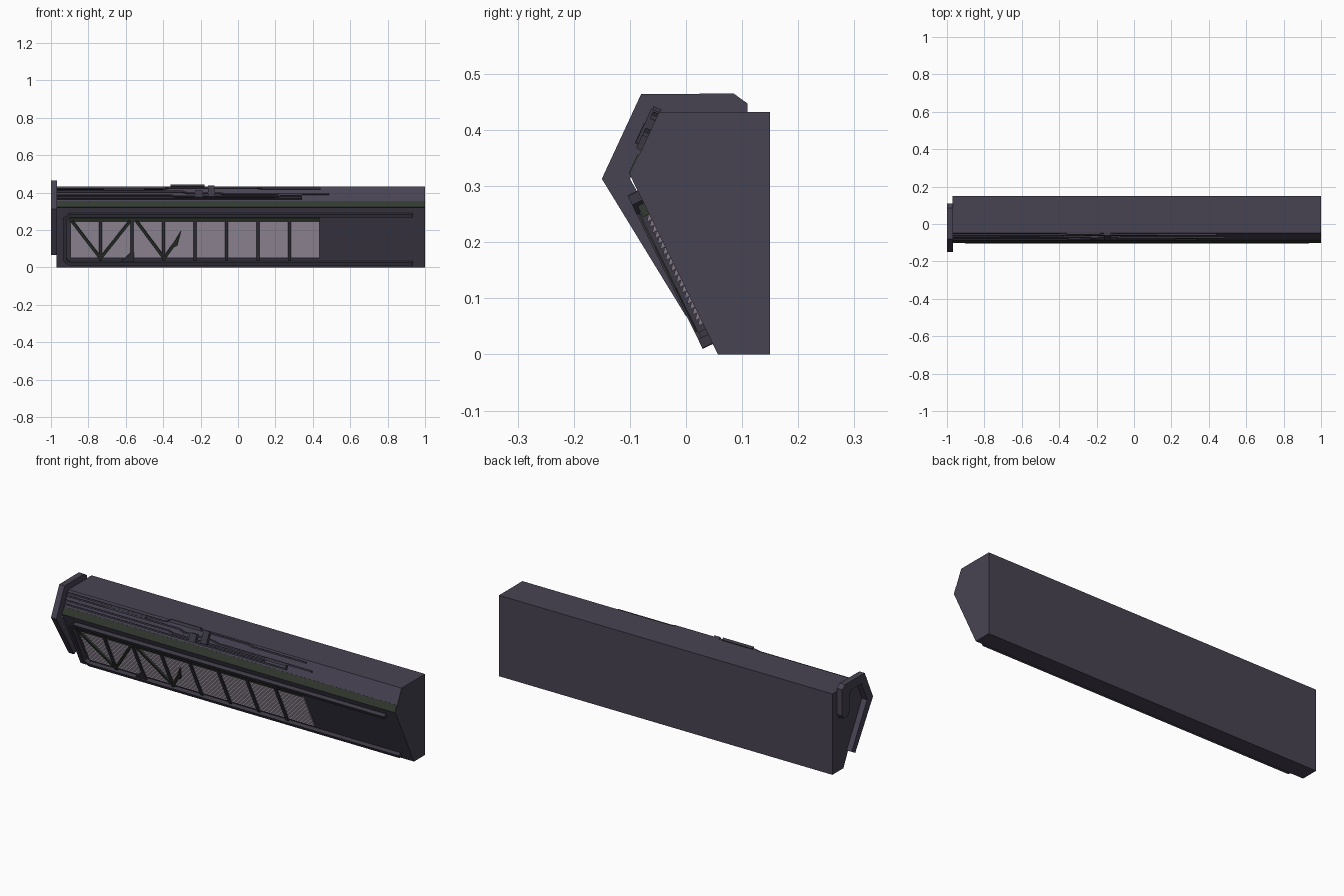
import bpy, bmesh
from mathutils import Vector

cube = bpy.data.objects.get("Cube")
if cube:
    bpy.data.objects.remove(cube, do_unlink=True)


def material(name, rgb):
    m = bpy.data.materials.new(name)
    m.use_nodes = True
    m.diffuse_color = (*rgb, 1)
    m.node_tree.nodes["Principled BSDF"].inputs["Base Color"].default_value = (*rgb, 1)
    return m


PURPLE = material("purple grey", (0.064, 0.056, 0.085))
TRIM = material("dark purple trim", (0.045, 0.04, 0.058))
GREEN = material("dark green", (0.032, 0.043, 0.03))
MAUVE = material("pale mauve", (0.22, 0.19, 0.235))

# Corner points of the hull section, as (y, z)
FOOT, NOSE, BROW = (0.057, 0), (-0.1, 0.32), (-0.048, 0.432)
LOWER, UPPER = (FOOT, NOSE), (NOSE, BROW)


def on_face(face, x, z, h=0.0):
    """Point on a sloping front face at x and z, raised h along its normal."""
    (ya, za), (yb, zb) = face
    slope = Vector((yb - ya, zb - za)).normalized()
    y = ya + (yb - ya) * (z - za) / (zb - za)
    return Vector((x, y - slope.y * h, z + slope.x * h))


def make(name, solids, mat):
    """One object out of prisms, each given as two matching rings of points."""
    bm = bmesh.new()
    for ring_a, ring_b in solids:
        a = [bm.verts.new(p) for p in ring_a]
        b = [bm.verts.new(p) for p in ring_b]
        bm.faces.new(a)
        bm.faces.new(b[::-1])
        for i in range(len(a)):
            j = (i + 1) % len(a)
            bm.faces.new((a[i], b[i], b[j], a[j]))
    bmesh.ops.recalc_face_normals(bm, faces=bm.faces[:])
    me = bpy.data.meshes.new(name)
    bm.to_mesh(me)
    bm.free()
    me.materials.append(mat)
    ob = bpy.data.objects.new(name, me)
    bpy.context.collection.objects.link(ob)
    return ob


def along_x(profile, x0, x1):
    return [(x0, y, z) for y, z in profile], [(x1, y, z) for y, z in profile]


def plate(face, outline, h):
    return ([on_face(face, x, z, -0.002) for x, z in outline],
            [on_face(face, x, z, h) for x, z in outline])


def box(face, x0, x1, z0, z1, h):
    return plate(face, [(x0, z0), (x1, z0), (x1, z1), (x0, z1)], h)


def strip(face, path, width, h):
    """Mitre-free bars that follow a path on a face."""
    bars = []
    for p, q in zip(path, path[1:]):
        p, q = Vector(p), Vector(q)
        d = (q - p).normalized() * width / 2
        n = Vector((-d.y, d.x))
        p, q = p - d * 0.6, q + d * 0.6
        bars.append(plate(face, [p - n, q - n, q + n, p + n], h))
    return bars


# Hull
make("hull", [along_x([FOOT, (0.15, 0), (0.15, 0.432), BROW, NOSE], -0.97, 1)], PURPLE)
make("green_band", [box(UPPER, -0.969, 0.999, 0.321, 0.355, 0.003)], GREEN)

# Hooked end frame, a flat ribbon that wraps over the end of the hull
outer = [(0, 0.068), (-0.15, 0.313), (-0.08, 0.464), (0.085, 0.465),
         (0.11, 0.447), (0.11, 0.31), (0.098, 0.288)]
inner = [(0.03, 0.085), (-0.1, 0.313), (-0.052, 0.418), (0.03, 0.418),
         (0.045, 0.4), (0.045, 0.315), (0.062, 0.288)]
make("end_frame", [along_x([outer[i], outer[i + 1], inner[i + 1], inner[i]], -1, -0.968)
                   for i in range(len(outer) - 1)], PURPLE)
bm = bmesh.new()
frame = bpy.data.objects["end_frame"].data
bm.from_mesh(frame)
bmesh.ops.remove_doubles(bm, verts=bm.verts[:], dist=0.0005)
# drop the walls left between neighbouring ribbon pieces
walls = [f for f in bm.faces if all(len(e.link_faces) > 2 for e in f.edges
                                    if abs(e.verts[0].co.x - e.verts[1].co.x) < 0.001)]
bmesh.ops.delete(bm, geom=walls, context="FACES_ONLY")
bmesh.ops.recalc_face_normals(bm, faces=bm.faces[:])
bm.to_mesh(frame)
bm.free()

# Rail around the lower face, open at the far end
make("lower_rail", strip(LOWER, [(0.93, 0.283), (-0.9, 0.283), (-0.925, 0.262),
                                 (-0.925, 0.045), (-0.9, 0.028), (0.93, 0.028)],
                         0.016, 0.02), TRIM)
make("rail_backing", [box(LOWER, -0.9, 0.435, 0.25, 0.27, 0.012)], GREEN)

# Louvred grille
x0, x1, z0, z1, count = -0.895, 0.435, 0.055, 0.25, 20
pitch = (z1 - z0) / count
slats = []
for i in range(count):
    z = z0 + i * pitch
    section = [on_face(LOWER, 0, z), on_face(LOWER, 0, z, 0.01),
               on_face(LOWER, 0, z + pitch * 0.95, 0.002), on_face(LOWER, 0, z + pitch * 0.95)]
    slats.append(along_x([(p.y, p.z) for p in section], x0, x1))
make("grille_slats", slats, MAUVE)

# Posts between the bays
step = 0.1685
make("grille_posts", [box(LOWER, x - 0.008, x + 0.008, 0.045, 0.26, 0.015)
                      for x in [-0.735 + step * i for i in range(7)]], TRIM)
make("post_gussets", [plate(LOWER, [(x - 0.06, 0.035), (x + 0.008, 0.035),
                                    (x + 0.008, 0.085), (x - 0.008, 0.085)], 0.014)
                      for x in (-0.565,)], TRIM)

# Diagonal braces, the last one broken off in a point
braces = (strip(LOWER, [(-0.885, 0.25), (-0.735, 0.055), (-0.58, 0.25)], 0.013, 0.017)
          + strip(LOWER, [(-0.54, 0.25), (-0.395, 0.055), (-0.345, 0.125)], 0.013, 0.017))
braces.append(plate(LOWER, [(-0.36, 0.11), (-0.325, 0.125), (-0.305, 0.2)], 0.017))
make("diagonal_braces", braces, GREEN)

# Pipes and cable ducts on the upper face
ducts = [
    [(-0.965, 0.367), (0.34, 0.367), (0.34, 0.38)],
    [(-0.965, 0.384), (-0.36, 0.384), (-0.33, 0.378), (0.2, 0.378), (0.23, 0.384), (0.34, 0.384)],
    [(-0.965, 0.404), (-0.3, 0.404), (-0.27, 0.396), (-0.1, 0.396), (-0.07, 0.39), (0.485, 0.39)],
    [(-0.965, 0.418), (-0.4, 0.418), (-0.37, 0.425), (0.1, 0.425), (0.13, 0.42), (0.44, 0.42)],
]
make("upper_ducts", sum((strip(UPPER, d, 0.007, 0.01) for d in ducts), []), TRIM)
make("junction_boxes", [box(UPPER, -0.23, -0.19, 0.37, 0.405, 0.016),
                        box(UPPER, -0.16, -0.125, 0.372, 0.432, 0.015),
                        box(UPPER, -0.36, -0.18, 0.427, 0.437, 0.013),
                        box(UPPER, -0.72, -0.5, 0.408, 0.416, 0.012)], TRIM)
